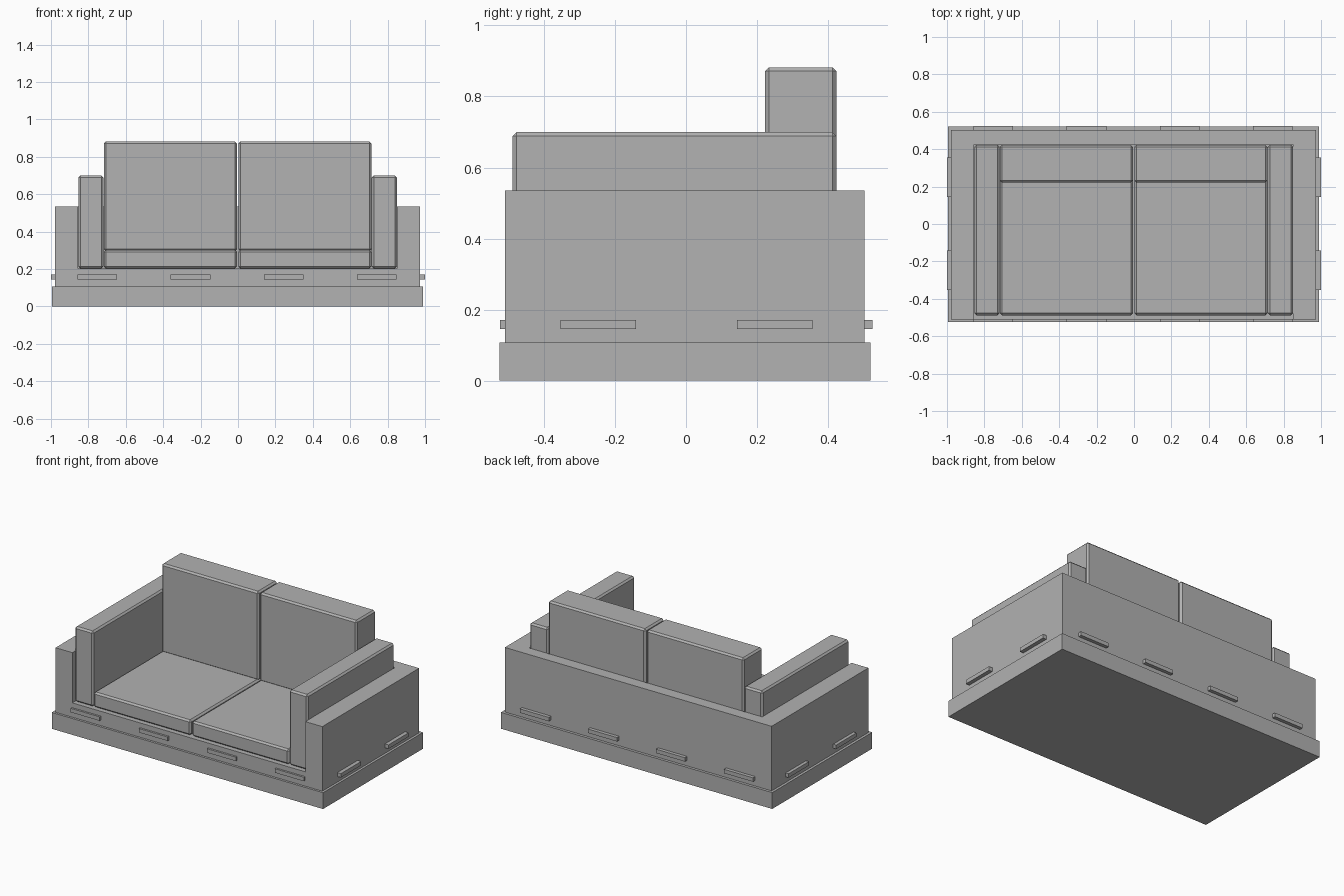
import bpy

old = bpy.data.objects.get("Cube")
if old:
    bpy.data.objects.remove(old, do_unlink=True)

grey = bpy.data.materials.new("plain grey")
grey.use_nodes = True
grey.diffuse_color = (0.445, 0.445, 0.445, 1)
grey.node_tree.nodes["Principled BSDF"].inputs["Base Color"].default_value = grey.diffuse_color


def box(name, x, y, z, bevel=0):
    """Box from (low, high) spans, with optional softened edges."""
    spans = (x, y, z)
    bpy.ops.mesh.primitive_cube_add(size=1, location=[(a + b) / 2 for a, b in spans])
    ob = bpy.context.object
    ob.name = name
    ob.scale = [b - a for a, b in spans]
    bpy.ops.object.transform_apply(location=False, rotation=False, scale=True)
    ob.data.materials.append(grey)
    if bevel:
        mod = ob.modifiers.new("soft edges", "BEVEL")
        mod.width = bevel
        mod.segments = 1
        bpy.ops.object.modifier_apply(modifier=mod.name)
        bpy.ops.object.shade_smooth_by_angle()
    return ob


# Plinth
box("base", (-0.995, 0.99), (-0.525, 0.52), (0, 0.108))

# Frame: one block with the seating well cut out, open at the front
frame = box("frame", (-0.978, 0.974), (-0.51, 0.502), (0.108, 0.535))
well = box("well_cutter", (-0.855, 0.85), (-0.7, 0.425), (0.203, 0.8))
well.hide_render = True
cut = frame.modifiers.new("seating well", "BOOLEAN")
cut.operation = "DIFFERENCE"
cut.solver = "EXACT"
cut.object = well
bpy.context.view_layer.objects.active = frame
bpy.ops.object.modifier_apply(modifier=cut.name)
bpy.data.objects.remove(well, do_unlink=True)

# Cushions, one set per side
SOFT = 0.011
for side, s in (("left", 1), ("right", -1)):
    def span(a, b):
        return tuple(sorted((s * a - 0.002, s * b - 0.002)))
    box(side + "_arm_cushion", span(0.717, 0.852), (-0.488, 0.423), (0.203, 0.70), SOFT)
    box(side + "_seat_cushion", span(0.004, 0.715), (-0.488, 0.423), (0.203, 0.303), SOFT)
    box(side + "_back_cushion", span(0.004, 0.715), (0.222, 0.423), (0.295, 0.882), SOFT)

# Raised bars around the lower frame
HALF = 0.106
BAR_Z = (0.145, 0.171)
for i in range(4):
    c = -0.752 + i * 0.498
    box(f"front_bar_{i + 1}", (c - HALF, c + HALF), (-0.523, -0.50), BAR_Z)
    box(f"back_bar_{i + 1}", (c - HALF, c + HALF), (0.49, 0.525), BAR_Z)
for i, c in enumerate((-0.247, 0.25)):
    box(f"left_bar_{i + 1}", (0.96, 1.0), (c - HALF, c + HALF), BAR_Z)
    box(f"right_bar_{i + 1}", (-1.0, -0.96), (c - HALF, c + HALF), BAR_Z)
